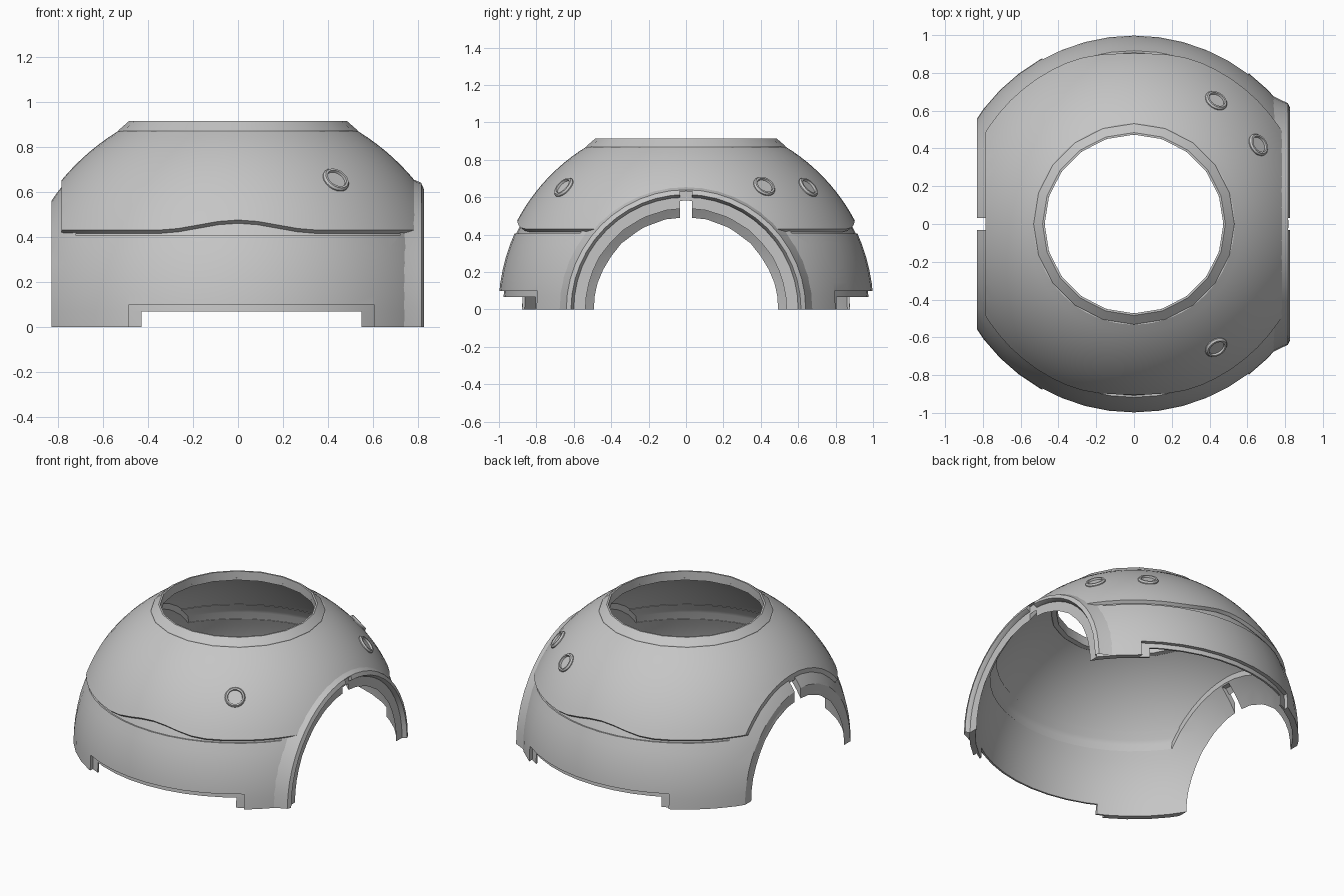
import bpy, bmesh, math
from mathutils import Vector

cube = bpy.data.objects.get("Cube")
if cube:
    bpy.data.objects.remove(cube, do_unlink=True)

grey = bpy.data.materials.new("plain_grey")
grey.use_nodes = True
GREY = (0.56, 0.56, 0.56, 1)
grey.diffuse_color = GREY
grey.node_tree.nodes["Principled BSDF"].inputs["Base Color"].default_value = GREY


def arc(radius, z0, z1, steps=12):
    """Points (r, z) along a sphere between two heights."""
    a0, a1 = math.asin(z0 / radius), math.asin(z1 / radius)
    angles = [a0 + (a1 - a0) * i / steps for i in range(steps + 1)]
    return [(radius * math.cos(a), radius * math.sin(a)) for a in angles]


def revolve(name, profile, segs=48):
    """Turn a closed (r, z) profile about the z axis."""
    bm = bmesh.new()
    rings = []
    for s in range(segs):
        a = 2 * math.pi * s / segs
        rings.append([bm.verts.new((r * math.cos(a), r * math.sin(a), z)) for r, z in profile])
    n = len(profile)
    for s in range(segs):
        p, q = rings[s], rings[(s + 1) % segs]
        for i in range(n):
            j = (i + 1) % n
            bm.faces.new((p[i], q[i], q[j], p[j]))
    bmesh.ops.remove_doubles(bm, verts=bm.verts, dist=1e-5)
    bmesh.ops.recalc_face_normals(bm, faces=bm.faces)
    mesh = bpy.data.meshes.new(name)
    bm.to_mesh(mesh)
    bm.free()
    mesh.materials.append(grey)
    obj = bpy.data.objects.new(name, mesh)
    bpy.context.collection.objects.link(obj)
    return obj


def cut(obj, lo, hi):
    """Remove a box from an object."""
    bpy.ops.mesh.primitive_cube_add(size=1, location=(Vector(lo) + Vector(hi)) / 2)
    box = bpy.context.object
    box.scale = Vector(hi) - Vector(lo)
    box.hide_render = True
    mod = obj.modifiers.new("cut", 'BOOLEAN')
    mod.operation, mod.solver, mod.object = 'DIFFERENCE', 'EXACT', box
    graph = bpy.context.evaluated_depsgraph_get()
    graph.update()
    mesh = bpy.data.meshes.new_from_object(obj.evaluated_get(graph))
    obj.modifiers.clear()
    obj.data = mesh
    mesh.materials.clear()
    mesh.materials.append(grey)
    bpy.data.objects.remove(box, do_unlink=True)


def clip_sides(obj, left, right):
    cut(obj, (left, -2, -2), (2, 2, 2))
    cut(obj, (-2, -2, -2), (right, 2, 2))


def slot(obj):
    """Narrow notch at the crown of both side arches."""
    for x in (-1.2, 0.7):
        cut(obj, (x, -0.032, 0.4), (x + 0.5, 0.032, 0.635))


parts = []

# Lower shell: two skins, with stepped notches front and back
outer = revolve("lower_outer_skin", arc(1.003, 0, 0.75) + arc(0.977, 0.75, 0))
inner = revolve("lower_inner_skin", arc(0.978, 0, 0.75) + arc(0.966, 0.75, 0))
for obj, x0, x1, top in ((outer, -0.485, 0.605, 0.1), (inner, -0.43, 0.55, 0.068)):
    clip_sides(obj, 0.8, -0.83)
    cut(obj, (-0.72, -2, 0.405), (0.72, 2, 2))
    cut(obj, (x0, -2, -1), (x1, 2, top))
    slot(obj)
    parts.append(obj)

# Flared collar around the left arch
collar = revolve("arch_collar", [(0.68, 0.73), (0.655, 0.78), (0.64, 0.815), (0.615, 0.826),
                                 (0.6, 0.8), (0.6, 0.78), (0.65, 0.73)])
for v in collar.data.vertices:
    v.co = (v.co.z, v.co.x, v.co.y)
cut(collar, (-2, -2, -2), (2, 2, 0))
slot(collar)
parts.append(collar)

# Recessed band behind the seam, with a sloped inner ledge
band = revolve("seam_band", arc(0.994, 0.39, 0.52, 4) + arc(0.985, 0.52, 0.45, 3) + arc(0.968, 0.4, 0.39, 1))
clip_sides(band, 0.78, -0.77)
parts.append(band)

# Upper shell with a bottom edge that lifts at the front and back
BASE, CROWN = 0.43, 0.87
upper = revolve("upper_shell", arc(1.02, BASE, CROWN) + arc(0.99, CROWN, BASE) + [(0.908, 0.415)], 64)
for v in upper.data.vertices:
    radius = v.co.length
    lift = 0.045 * (0.5 + 0.5 * math.cos(math.pi * min(abs(v.co.x) / 0.36, 1)))
    z = v.co.z + lift * min(1, (CROWN - v.co.z) / (CROWN - BASE))
    flat = Vector((v.co.x, v.co.y)).normalized() * math.sqrt(radius ** 2 - z ** 2)
    v.co = (flat.x, flat.y, z)
clip_sides(upper, 0.8, -0.785)
parts.append(upper)

# Neck ring
parts.append(revolve("neck_ring", [(0.533, 0.865), (0.53, 0.875), (0.484, 0.915), (0.473, 0.915),
                                   (0.473, 0.855), (0.5, 0.85)], 20))

# Round studs with a raised rim
for name, spot in (("front_stud", (0.44, -0.66, 0.66)), ("back_stud", (0.44, 0.66, 0.66)),
                   ("side_stud", (0.66, 0.42, 0.66))):
    stud = revolve(name, [(0, 0.002), (0.044, 0.002), (0.046, 0.014), (0.056, 0.014),
                          (0.063, 0.004), (0.063, -0.02), (0, -0.02)], 20)
    way = Vector(spot).normalized()
    stud.location = way * 1.019
    stud.rotation_euler = way.to_track_quat('Z', 'Y').to_euler()
    parts.append(stud)

# Smooth shading with crisp edges
bpy.ops.object.select_all(action='DESELECT')
for obj in parts:
    obj.select_set(True)
bpy.context.view_layer.objects.active = parts[0]
bpy.ops.object.shade_smooth_by_angle(angle=math.radians(30))
